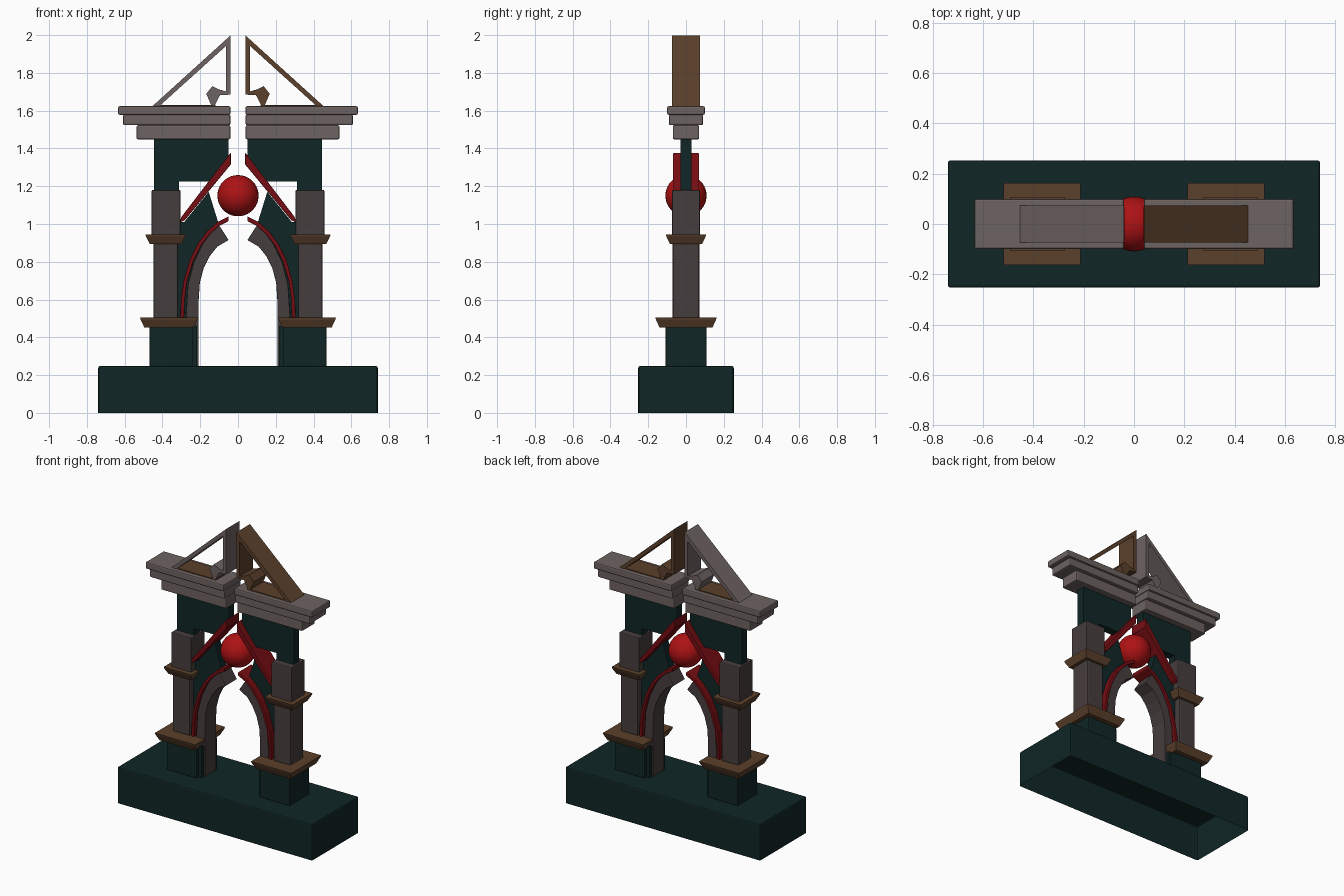
import bpy, bmesh, math

if "Cube" in bpy.data.objects:
    bpy.data.objects.remove(bpy.data.objects["Cube"])

def mat(name, c):
    m = bpy.data.materials.new(name)
    m.diffuse_color = (*c, 1)
    m.use_nodes = True
    m.node_tree.nodes["Principled BSDF"].inputs["Base Color"].default_value = m.diffuse_color
    return m

GREEN = mat("dark green", (0.005, 0.019, 0.019))
BROWN = mat("brown", (0.105, 0.052, 0.025))
LIGHT = mat("light grey", (0.155, 0.125, 0.12))
GREY = mat("dark grey", (0.062, 0.047, 0.047))
RED = mat("bright red", (0.42, 0.006, 0.007))
DRED = mat("deep red", (0.18, 0.004, 0.006))

def finish(bm, name, m, bevel=0.0, mirror=True):
    bmesh.ops.recalc_face_normals(bm, faces=bm.faces)
    me = bpy.data.meshes.new(name)
    bm.to_mesh(me)
    bm.free()
    me.materials.append(m)
    ob = bpy.data.objects.new(name, me)
    bpy.context.collection.objects.link(ob)
    if bevel:
        b = ob.modifiers.new("bevel", 'BEVEL')
        b.width, b.segments, b.limit_method = bevel, 2, 'ANGLE'
        b.angle_limit = math.radians(40)
    if mirror:
        mm = ob.modifiers.new("mirror", 'MIRROR')
        mm.use_axis = (True, False, False)
        mm.use_mirror_merge = False
    return ob

def prism(name, pts, y, m, bevel=0.0, mirror=True):
    """Outline in x,z pushed through from -y to +y."""
    bm = bmesh.new()
    a = [bm.verts.new((p[0], -y, p[1])) for p in pts]
    b = [bm.verts.new((p[0], y, p[1])) for p in pts]
    bm.faces.new(a)
    bm.faces.new(b[::-1])
    for i in range(len(pts)):
        j = (i + 1) % len(pts)
        bm.faces.new((a[i], b[i], b[j], a[j]))
    return finish(bm, name, m, bevel, mirror)

def block(name, x0, x1, z0, z1, y, m, bevel=0.0, mirror=True):
    return prism(name, [(x0, z0), (x1, z0), (x1, z1), (x0, z1)], y, m, bevel, mirror)

def collar(name, x0, x1, z0, z1, y, m, inset=0.022):
    """Slab whose sides slope in towards the bottom, with a thin straight lip."""
    bm = bmesh.new()
    rings = []
    for z, d in ((z0, inset), (z1 - 0.012, 0.003), (z1, 0)):
        rings.append([bm.verts.new(p) for p in (
            (x0 + d, -y + d, z), (x1 - d, -y + d, z), (x1 - d, y - d, z), (x0 + d, y - d, z))])
    bm.faces.new(rings[0])
    bm.faces.new(rings[-1])
    for r, s in zip(rings, rings[1:]):
        for i in range(4):
            j = (i + 1) % 4
            bm.faces.new((r[i], r[j], s[j], s[i]))
    return finish(bm, name, m)

# plinth, open underneath
base = block("base", -0.74, 0.74, 0, 0.248, 0.253, GREEN, 0.01, False)
bm = bmesh.new()
bm.from_mesh(base.data)
bmesh.ops.delete(bm, geom=[f for f in bm.faces if f.calc_center_median().z < 0.01],
                 context='FACES_ONLY')
bm.to_mesh(base.data)
bm.free()

# piers, collars and pillars
block("pier", 0.24, 0.468, 0.245, 0.46, 0.108, GREEN, 0.006)
block("pier_reveal", 0.218, 0.26, 0.245, 0.46, 0.085, GREEN)
collar("lower_collar", 0.212, 0.518, 0.452, 0.505, 0.162, BROWN)
block("pillar", 0.318, 0.447, 0.5, 0.90, 0.07, GREY, 0.008)
block("pillar_top", 0.304, 0.457, 0.93, 1.18, 0.074, GREY, 0.006)
collar("upper_collar", 0.277, 0.49, 0.895, 0.945, 0.107, BROWN)

# arch curves, from springing to tip
inner = [(0.208, 0.247), (0.208, 0.60), (0.202, 0.69), (0.182, 0.765), (0.15, 0.83),
         (0.11, 0.88), (0.05, 0.915)]
outer = [(0.27, 0.247), (0.275, 0.52), (0.265, 0.68), (0.235, 0.795), (0.19, 0.89),
         (0.15, 0.945), (0.10, 0.993)]
strip_in = [(0.285, 0.505), (0.282, 0.60), (0.268, 0.70), (0.237, 0.80), (0.195, 0.885),
            (0.15, 0.945), (0.10, 0.99), (0.05, 1.015)]
strip_out = [(0.305, 0.505), (0.302, 0.60), (0.288, 0.70), (0.256, 0.81), (0.213, 0.897),
             (0.165, 0.96), (0.11, 1.01), (0.05, 1.04)]
prism("arch_band", inner + outer[::-1], 0.06, GREY, 0.003)
prism("arch_trim", strip_in + strip_out[::-1], 0.072, DRED, 0.004)

# thin wall between the arch and the gable trim, and the header above
prism("wall", [(0.44, 0.46)] + [(0.275, 0.46)] + outer[1:] +
      [(0.155, 1.17), (0.285, 1.01), (0.44, 1.01)], 0.028, GREEN)
prism("header", [(0.445, 1.452), (0.05, 1.452), (0.05, 1.34), (0.14, 1.225),
                 (0.313, 1.225), (0.313, 1.0), (0.445, 1.0)], 0.028, GREEN)
prism("gable_trim", [(0.31, 1.005), (0.30, 1.037), (0.085, 1.318), (0.038, 1.378),
                     (0.038, 1.315), (0.09, 1.252), (0.28, 1.022)], 0.07, DRED, 0.004)

# ball in the gap
bm = bmesh.new()
bmesh.ops.create_uvsphere(bm, u_segments=32, v_segments=20, radius=0.109)
bmesh.ops.translate(bm, verts=bm.verts, vec=(0, 0, 1.15))
for f in bm.faces:
    f.smooth = True
finish(bm, "ball", RED, mirror=False)

# stepped cornice
for i, (x, z0, z1, y) in enumerate(((0.537, 1.448, 1.523, 0.07),
                                    (0.608, 1.523, 1.580, 0.09),
                                    (0.634, 1.578, 1.624, 0.1))):
    block(f"cornice_step_{i + 1}", 0.04, x, z0, z1, y, LIGHT, 0.008)
block("pediment_floor", 0.12, 0.42, 1.62, 1.63, 0.07, BROWN)

# split pediment: one half grey, one half brown
for side, m, s in (("left", LIGHT, -1), ("right", BROWN, 1)):
    frame = [(0.455, 1.622), (0.04, 1.998), (0.04, 1.685), (0.064, 1.70), (0.064, 1.942),
             (0.41, 1.63), (0.41, 1.622)]
    scroll = [(0.04, 1.685), (0.095, 1.682), (0.125, 1.625), (0.14, 1.625), (0.168, 1.69),
              (0.135, 1.73), (0.10, 1.712), (0.064, 1.702), (0.04, 1.702)]
    prism(side + "_pediment", [(s * x, z) for x, z in frame], 0.073, m, 0, False)
    prism(side + "_scroll", [(s * x, z) for x, z in scroll], 0.07, m, 0, False)
